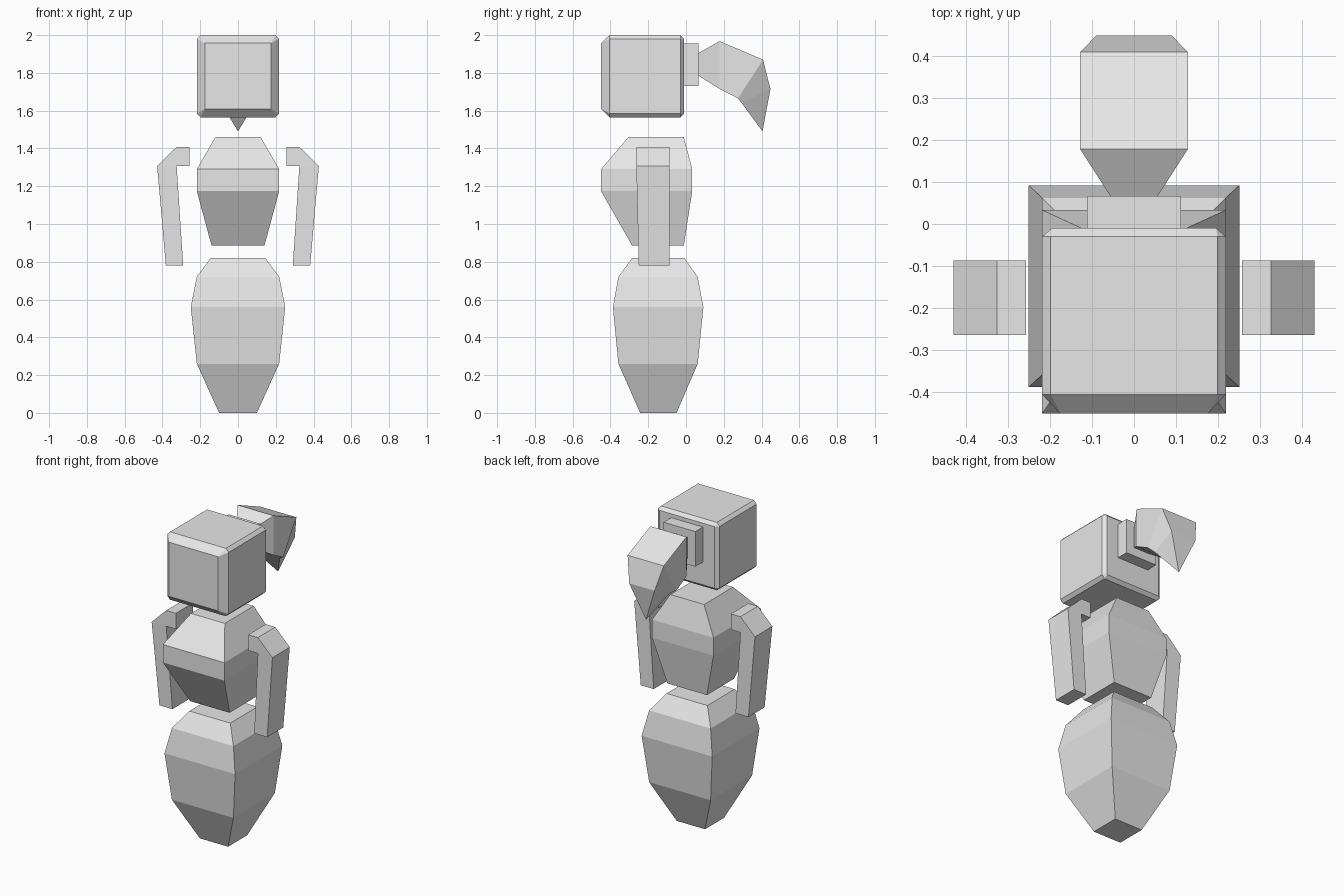
import bpy, bmesh

if "Cube" in bpy.data.objects:
    bpy.data.objects.remove(bpy.data.objects["Cube"])

grey = bpy.data.materials.new("plain grey")
grey.diffuse_color = (0.8, 0.8, 0.8, 1)
grey.use_nodes = True
grey.node_tree.nodes["Principled BSDF"].inputs["Base Color"].default_value = grey.diffuse_color


def loft(name, rings):
    """Skin a list of equally long point rings, cap both ends, weld collapsed points."""
    bm = bmesh.new()
    loops = [[bm.verts.new(p) for p in ring] for ring in rings]
    n = len(loops[0])
    for a, b in zip(loops, loops[1:]):
        for i in range(n):
            j = (i + 1) % n
            bm.faces.new((a[i], a[j], b[j], b[i]))
    bm.faces.new(loops[0])
    bm.faces.new(loops[-1])
    bmesh.ops.remove_doubles(bm, verts=bm.verts[:], dist=0.0005)
    bmesh.ops.recalc_face_normals(bm, faces=bm.faces[:])
    mesh = bpy.data.meshes.new(name)
    bm.to_mesh(mesh)
    bm.free()
    mesh.materials.append(grey)
    obj = bpy.data.objects.new(name, mesh)
    bpy.context.collection.objects.link(obj)
    return obj


def level(z, hx, y0, y1):
    """Horizontal rectangle."""
    return [(-hx, y0, z), (hx, y0, z), (hx, y1, z), (-hx, y1, z)]


def cross(hx, top, bottom):
    """Rectangle spanning x between a top and a bottom (y, z) point."""
    return [(-hx, *top), (hx, *top), (hx, *bottom), (-hx, *bottom)]


def octagon(y, hx, z0, z1, c):
    """Upright rectangle with chamfered corners."""
    return [(x, y, z) for x, z in (
        (-hx + c, z0), (hx - c, z0), (hx, z0 + c), (hx, z1 - c),
        (hx - c, z1), (-hx + c, z1), (-hx, z1 - c), (-hx, z0 + c))]


# Lower body
loft("lower_body", [
    level(0.0, 0.10, -0.243, -0.05),
    level(0.26, 0.218, -0.358, 0.062),
    level(0.56, 0.25, -0.387, 0.092),
    level(0.72, 0.218, -0.358, 0.062),
    level(0.82, 0.145, -0.285, -0.01)])

# Torso, leaning forward at the chest
loft("torso", [
    level(0.885, 0.14, -0.285, -0.012),
    level(1.175, 0.218, -0.45, 0.033),
    level(1.29, 0.218, -0.45, 0.033),
    level(1.46, 0.12, -0.305, -0.012)])

# Head with a wider chamfer around the face
loft("head", [
    octagon(-0.45, 0.175, 1.61, 1.957, 0),
    octagon(-0.405, 0.218, 1.565, 2.0, 0.02),
    octagon(-0.03, 0.218, 1.565, 2.0, 0.02),
    octagon(-0.01, 0.195, 1.585, 1.98, 0)])

# Hair tie plate and swept ponytail
loft("hair_tie", [
    cross(0.112, (-0.01, 1.955), (-0.01, 1.73)),
    cross(0.112, (0.066, 1.955), (0.066, 1.73))])
loft("ponytail", [
    cross(0.056, (0.066, 1.905), (0.066, 1.785)),
    cross(0.128, (0.178, 1.968), (0.178, 1.715)),
    cross(0.128, (0.408, 1.87), (0.275, 1.665)),
    cross(0.09, (0.447, 1.715), (0.295, 1.64)),
    cross(0.0, (0.405, 1.49), (0.405, 1.49))])

# Bent arms: outer and inner edge points from shoulder to hand
arm = [((0.257, 1.408), (0.257, 1.307), -0.263),
       ((0.325, 1.408), (0.325, 1.307), -0.263),
       ((0.428, 1.307), (0.325, 1.307), -0.263),
       ((0.382, 0.78), (0.29, 0.78), -0.25)]
for side, s in (("left", -1), ("right", 1)):
    loft(side + "_arm", [
        [(s * o[0], y, o[1]), (s * o[0], -0.087, o[1]),
         (s * i[0], -0.087, i[1]), (s * i[0], y, i[1])]
        for o, i, y in arm])
